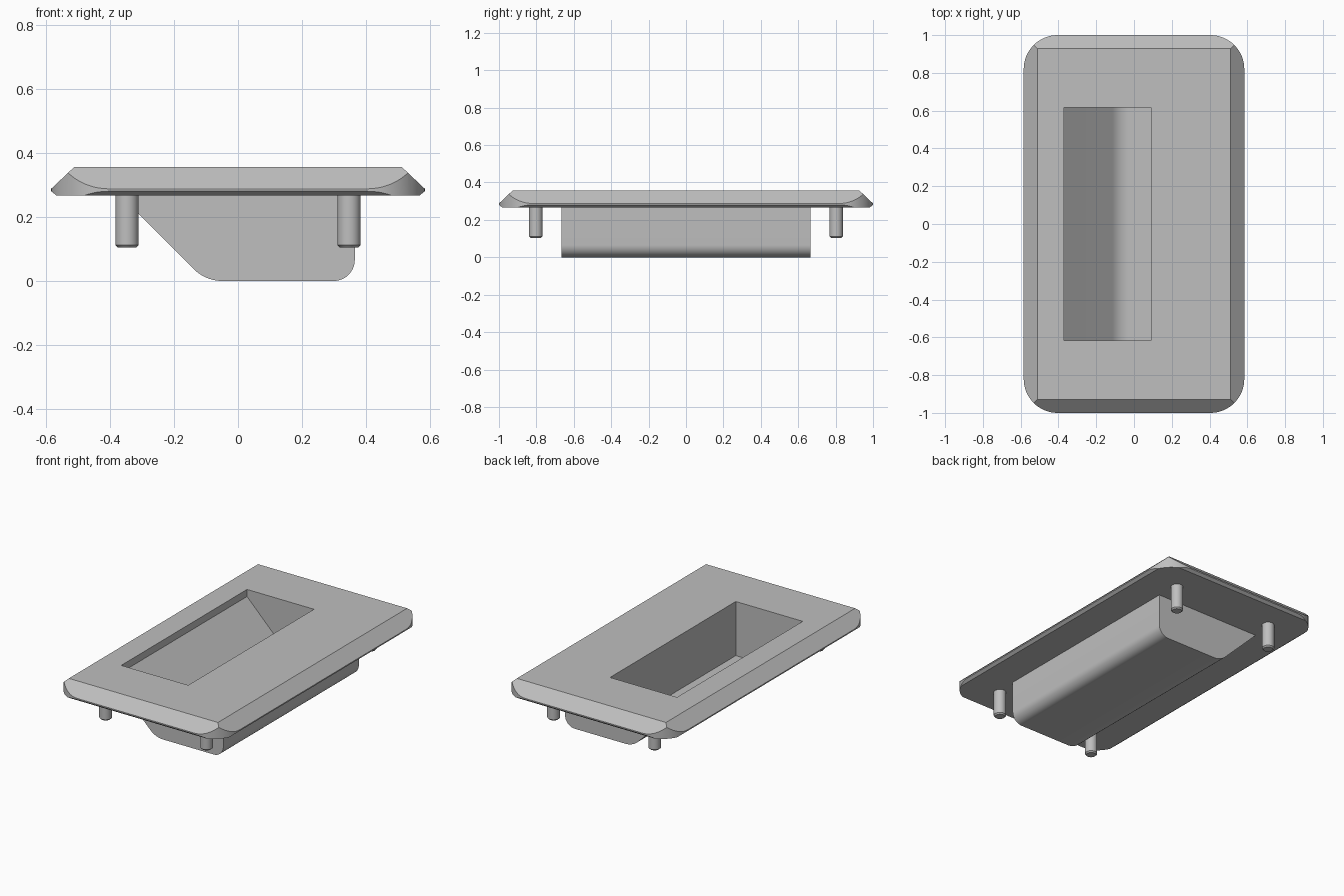
import bpy
import bmesh
from math import cos, sin, pi, radians, tan
from mathutils import Vector

default = bpy.data.objects.get("Cube")
if default:
    bpy.data.objects.remove(default, do_unlink=True)

grey = bpy.data.materials.new("plain grey")
grey.use_nodes = True
grey.diffuse_color = (0.52, 0.52, 0.52, 1)
grey.node_tree.nodes["Principled BSDF"].inputs["Base Color"].default_value = grey.diffuse_color


def loft(name, rings):
    """Closed solid through a stack of matching point rings."""
    bm = bmesh.new()
    loops = [[bm.verts.new(p) for p in ring] for ring in rings]
    count = len(loops[0])
    for low, high in zip(loops, loops[1:]):
        for i in range(count):
            j = (i + 1) % count
            bm.faces.new((low[i], low[j], high[j], high[i]))
    bm.faces.new(loops[0][::-1])
    bm.faces.new(loops[-1])
    bmesh.ops.recalc_face_normals(bm, faces=bm.faces)
    mesh = bpy.data.meshes.new(name)
    bm.to_mesh(mesh)
    bm.free()
    mesh.materials.append(grey)
    obj = bpy.data.objects.new(name, mesh)
    bpy.context.collection.objects.link(obj)
    return obj


def fillet(corners, steps=12):
    """Round a 2D outline given as (x, y, radius) corners."""
    points = []
    for i, (x, y, r) in enumerate(corners):
        p = Vector((x, y))
        if r == 0:
            points.append(p)
            continue
        a = (Vector(corners[i - 1][:2]) - p).normalized()
        b = (Vector(corners[(i + 1) % len(corners)][:2]) - p).normalized()
        half = a.angle(b) / 2
        centre = p + (a + b).normalized() * (r / sin(half))
        start = p + a * (r / tan(half)) - centre
        end = p + b * (r / tan(half)) - centre
        sweep = start.angle(end)
        for k in range(steps + 1):
            t = k / steps
            points.append(centre + (start * sin((1 - t) * sweep) + end * sin(t * sweep)) / sin(sweep))
    return points


def rectangle(hx, hy, r=0):
    return [(-hx, -hy, r), (hx, -hy, r), (hx, hy, r), (-hx, hy, r)]


def level(outline, z):
    return [(p[0], p[1], z) for p in outline]


def extrude_y(name, outline, half):
    return loft(name, [[(p[0], y, p[1]) for p in outline] for y in (-half, half)])


def combine(target, tool, operation):
    mod = target.modifiers.new(operation.lower(), 'BOOLEAN')
    mod.operation, mod.object, mod.solver = operation, tool, 'EXACT'
    bpy.context.view_layer.objects.active = target
    bpy.ops.object.modifier_apply(modifier=mod.name)
    bpy.data.objects.remove(tool, do_unlink=True)


def smooth(obj):
    bpy.ops.object.select_all(action='DESELECT')
    obj.select_set(True)
    bpy.context.view_layer.objects.active = obj
    bpy.ops.object.shade_smooth_by_angle(angle=radians(25))


# Bevelled cover plate with its vertical corners rounded off
HX, HY, TOP, RIDGE, BASE = 0.584, 1.0, 0.356, 0.284, 0.267
over = 0.002
plate = loft("recessed_plate", [
    level(rectangle(HX - inset, HY - inset), z) for inset, z in (
        (RIDGE - BASE, BASE), (-over, RIDGE - over),
        (-over, RIDGE + over), (TOP - RIDGE, TOP))])
rounding = fillet(rectangle(HX, HY, 0.18), 16)
combine(plate, loft("corner_rounding", [level(rounding, z) for z in (0.2, 0.4)]), 'INTERSECT')

# Pocket housing under the plate, sloped on one side
housing = fillet([(-0.401, 0.3, 0), (-0.101, 0, 0.125), (0.365, 0, 0.066), (0.365, 0.3, 0)])
combine(plate, extrude_y("housing", housing, 0.665), 'UNION')

# Finger pocket, with a sloped floor behind a short lip
pocket = fillet([(-0.37, 0.5, 0), (-0.37, 0.312, 0), (-0.078, 0.02, 0.12),
                 (0.09, 0.02, 0), (0.09, 0.5, 0)])
combine(plate, extrude_y("pocket", pocket, 0.617), 'DIFFERENCE')
smooth(plate)

# Four mounting pins with chamfered tips
for side, sx in (("right", -1), ("left", 1)):
    for end, sy in (("front", -1), ("back", 1)):
        rings = []
        for r, z in ((0.028, 0.104), (0.036, 0.112), (0.036, BASE + 0.01)):
            rings.append([(sx * 0.347 + r * cos(k * pi / 16),
                           sy * 0.803 + r * sin(k * pi / 16), z) for k in range(32)])
        smooth(loft(f"{end}_{side}_pin", rings))
